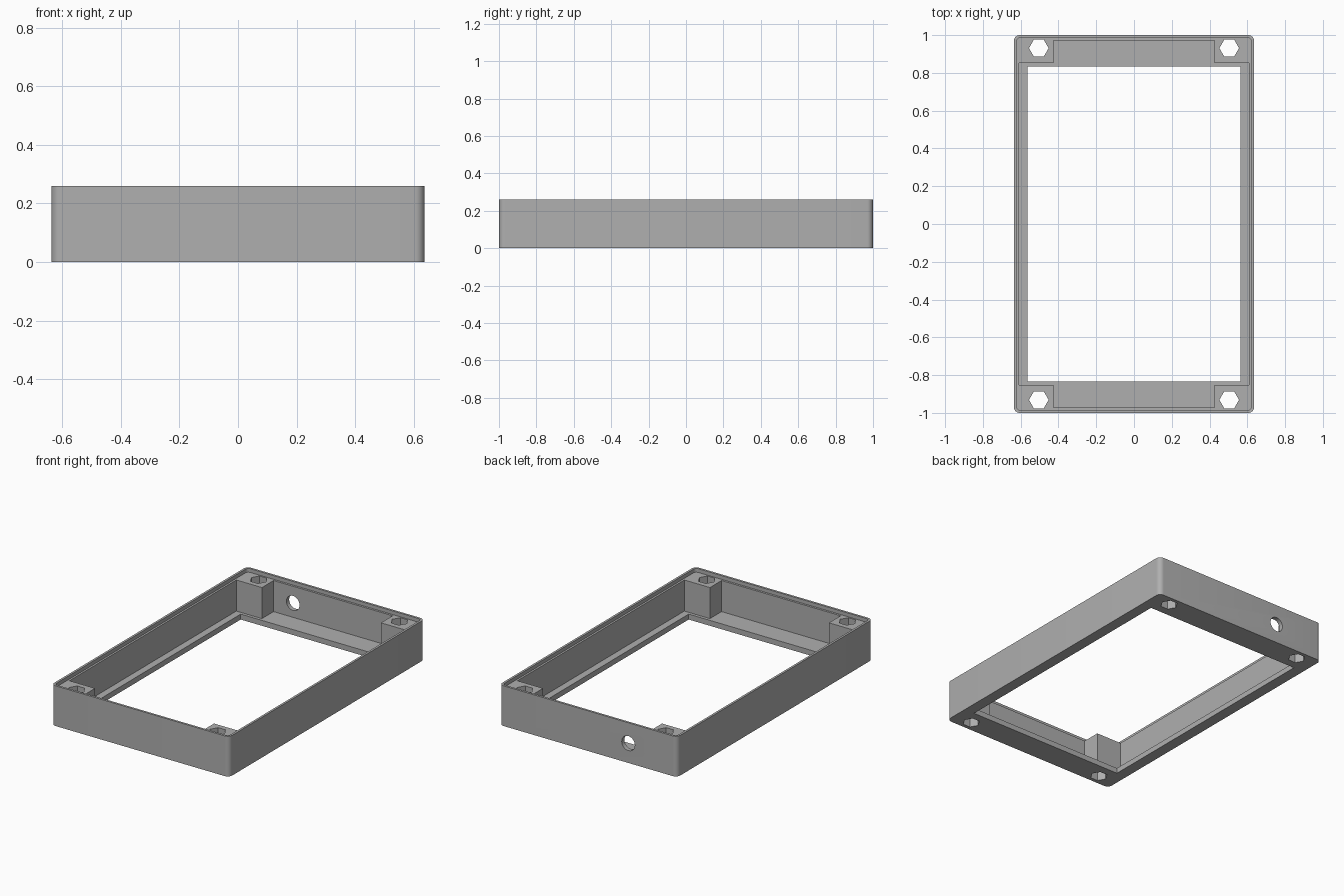
import bpy, bmesh
from math import cos, sin, pi, radians
from mathutils import Matrix, Vector

cube = bpy.data.objects.get("Cube")
if cube:
    bpy.data.objects.remove(cube, do_unlink=True)

# Main sizes
HALF_X, HALF_Y, HEIGHT = 0.6365, 1.0, 0.26
WALL_X, WALL_Y = 0.609, 0.972      # inner wall faces
POST_X, POST_Y = 0.426, 0.853      # inner faces of the corner posts
FLOOR, LEDGE = 0.035, 0.236        # ledge is the step below the rim
OVER = 0.1                         # cutter overshoot

grey = bpy.data.materials.new("plain grey")
grey.use_nodes = True
grey.diffuse_color = (0.43, 0.43, 0.43, 1)
grey.node_tree.nodes["Principled BSDF"].inputs["Base Color"].default_value = grey.diffuse_color


def prism(name, outline, z0, z1):
    """Extrude a flat outline between two heights."""
    bm = bmesh.new()
    base = bm.faces.new([bm.verts.new((x, y, z0)) for x, y in outline])
    top = bmesh.ops.extrude_face_region(bm, geom=[base])["geom"]
    verts = [v for v in top if isinstance(v, bmesh.types.BMVert)]
    bmesh.ops.translate(bm, verts=verts, vec=Vector((0, 0, z1 - z0)))
    bmesh.ops.recalc_face_normals(bm, faces=bm.faces)
    mesh = bpy.data.meshes.new(name)
    bm.to_mesh(mesh)
    bm.free()
    obj = bpy.data.objects.new(name, mesh)
    mesh.materials.append(grey)
    bpy.context.collection.objects.link(obj)
    return obj


def ring(cx, cy, r, n):
    return [(cx + r * cos(2 * pi * i / n), cy + r * sin(2 * pi * i / n)) for i in range(n)]


def rounded(hx, hy, r, steps=8):
    points = []
    for k, (sx, sy) in enumerate([(1, 1), (-1, 1), (-1, -1), (1, -1)]):
        for i in range(steps + 1):
            a = (k + i / steps) * pi / 2
            points.append((sx * (hx - r) + r * cos(a), sy * (hy - r) + r * sin(a)))
    return points


def cut(target, cutter):
    """Subtract a cutter and remove it."""
    cutter.hide_render = True
    bpy.context.view_layer.objects.active = target
    mod = target.modifiers.new("cut", "BOOLEAN")
    mod.operation, mod.solver, mod.object = "DIFFERENCE", "EXACT", cutter
    bpy.ops.object.modifier_apply(modifier=mod.name)
    bpy.data.objects.remove(cutter, do_unlink=True)


# Outer body with rounded upright corners
frame = prism("case_frame", rounded(HALF_X, HALF_Y, 0.032), 0, HEIGHT)

# Stepped rim for a lid
cut(frame, prism("rim_cutter", rounded(HALF_X - 0.0145, HALF_Y - 0.0145, 0.02),
                 LEDGE, HEIGHT + OVER))

# Cavity, notched to leave a solid post in every corner
quarter = [(WALL_X, POST_Y), (POST_X, POST_Y), (POST_X, WALL_Y)]
cavity = []
for sx, sy in [(1, 1), (-1, 1), (-1, -1), (1, -1)]:
    corner = [(sx * x, sy * y) for x, y in quarter]
    cavity += corner if sx * sy > 0 else corner[::-1]
cut(frame, prism("cavity_cutter", cavity, FLOOR, HEIGHT + OVER))

# Window through the floor
cut(frame, prism("window_cutter", [(-0.564, -0.833), (0.564, -0.833),
                                   (0.564, 0.833), (-0.564, 0.833)], -OVER, HEIGHT))

# Hexagonal screw holes through the posts
for sx in (-1, 1):
    for sy in (-1, 1):
        cut(frame, prism("hex_cutter", ring(sx * 0.504, sy * 0.931, 0.052, 6),
                         -OVER, HEIGHT + OVER))

# Round cable hole in the back wall
hole = prism("cable_hole_cutter", ring(0, 0, 0.047, 32), -OVER, OVER)
hole.data.transform(Matrix.Translation((-0.287, HALF_Y, 0.127)) @ Matrix.Rotation(pi / 2, 4, "X"))
cut(frame, hole)

# Smooth the rounded parts, keep the edges sharp
bpy.ops.object.select_all(action="DESELECT")
frame.select_set(True)
bpy.context.view_layer.objects.active = frame
bpy.ops.object.shade_smooth_by_angle(angle=radians(30))
